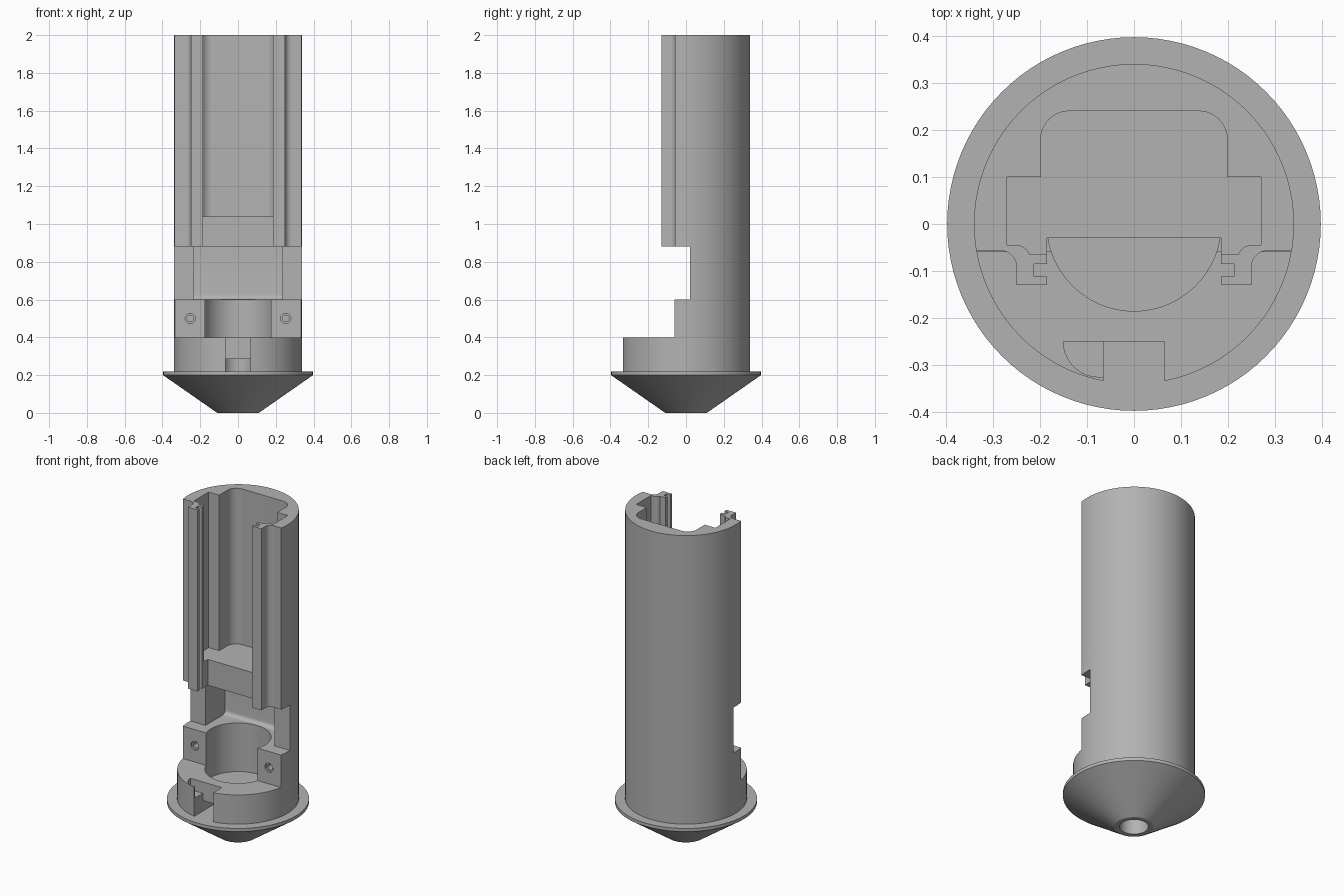
import bpy, bmesh, math

if "Cube" in bpy.data.objects:
    bpy.data.objects.remove(bpy.data.objects["Cube"], do_unlink=True)

grey = bpy.data.materials.new("plain grey")
grey.use_nodes = True
grey.diffuse_color = (0.45, 0.45, 0.45, 1)
grey.node_tree.nodes["Principled BSDF"].inputs["Base Color"].default_value = (0.45, 0.45, 0.45, 1)


def finish(name, bm):
    bmesh.ops.recalc_face_normals(bm, faces=bm.faces)
    mesh = bpy.data.meshes.new(name)
    bm.to_mesh(mesh)
    bm.free()
    mesh.materials.append(grey)
    obj = bpy.data.objects.new(name, mesh)
    bpy.context.collection.objects.link(obj)
    return obj


def prism(name, points, z0, z1):
    bm = bmesh.new()
    face = bm.faces.new([bm.verts.new((x, y, z0)) for x, y in points])
    new = bmesh.ops.extrude_face_region(bm, geom=[face])["geom"]
    top = [v for v in new if isinstance(v, bmesh.types.BMVert)]
    bmesh.ops.translate(bm, verts=top, vec=(0, 0, z1 - z0))
    return finish(name, bm)


def arc(cx, cy, r, a0, a1, n=10):
    steps = [math.radians(a0 + (a1 - a0) * i / n) for i in range(n + 1)]
    return [(cx + r * math.cos(a), cy + r * math.sin(a)) for a in steps]


def box(x0, x1, y0, y1, z0, z1):
    return prism("cutter", [(x0, y0), (x1, y0), (x1, y1), (x0, y1)], z0, z1)


def disc(r, z0, z1, n=96):
    return prism("cutter", arc(0, 0, r, 0, 360, n)[:-1], z0, z1)


def mirrored(half):
    return half + [(-x, y) for x, y in reversed(half)]


def bake(obj):
    graph = bpy.context.evaluated_depsgraph_get()
    mesh = bpy.data.meshes.new_from_object(obj.evaluated_get(graph))
    obj.modifiers.clear()
    obj.data = mesh


def cut(obj, tool):
    mod = obj.modifiers.new("cut", "BOOLEAN")
    mod.operation, mod.solver, mod.object = "DIFFERENCE", "EXACT", tool
    bake(obj)
    bpy.data.objects.remove(tool, do_unlink=True)


def soften(obj, width, test):
    # Round the edges whose end points pass the test
    bm = bmesh.new()
    bm.from_mesh(obj.data)
    edges = [e for e in bm.edges if all(test(v.co) for v in e.verts)]
    bmesh.ops.bevel(bm, geom=edges, offset=width, segments=5, profile=0.5, affect="EDGES")
    bm.to_mesh(obj.data)
    bm.free()
    return obj


# Conical nose with flange and open bore, turned from a profile
bm = bmesh.new()
profile = [(0.08, 0), (0.11, 0), (0.397, 0.2), (0.397, 0.22), (0.08, 0.22)]
ring = [bm.verts.new((r, 0, z)) for r, z in profile]
edges = [bm.edges.new((ring[i], ring[i - 1])) for i in range(len(ring))]
bmesh.ops.spin(bm, geom=ring + edges, cent=(0, 0, 0), axis=(0, 0, 1), angle=math.tau, steps=96)
bmesh.ops.remove_doubles(bm, verts=bm.verts, dist=0.0005)
nose = finish("nose_cone", bm)

# Tubular housing
body = disc(0.34, 0.22, 2, 128)
body.name = "housing"

# Upper front opening, leaving two grooved guide rails
rail = [(0.5, -0.5), (0.5, -0.057)] + arc(0.283, -0.09, 0.033, 90, 180)
rail += [(0.25, -0.13), (0.185, -0.13), (0.185, -0.112), (0.212, -0.112),
         (0.212, -0.085), (0.185, -0.085), (0.185, -0.03)]
cut(body, prism("cutter", mirrored(rail), 0.88, 2.1))

# Upper cavity with widened shoulders behind the rails
cavity = [(0.185, -0.08), (0.185, -0.065), (0.212, -0.065)]
cavity += arc(0.25, -0.075, 0.03, 160, 90) + [(0.27, -0.045), (0.27, 0.1), (0.198, 0.1)]
cavity += arc(0.138, 0.18, 0.06, 0, 90)
cut(body, prism("cutter", mirrored(cavity), 1.04, 2.1))

# Stepped front cutaways
cut(body, box(-0.5, 0.5, -0.5, 0.02, 0.6, 0.88))
cut(body, box(-0.5, 0.5, -0.5, -0.06, 0.4, 0.61))

# Middle chamber with rounded rear edges, and round pocket below it
chamber = box(-0.235, 0.235, -0.2, 0.21, 0.6, 0.88)
cut(body, soften(chamber, 0.025, lambda c: c.y > 0.2 and c.z < 0.7))
cut(body, disc(0.185, 0.3, 0.65))

# Front cable window, side relief and passage to the bore
cut(body, box(-0.065, 0.065, -0.5, -0.25, 0.2, 0.45))
relief = [(-0.05, -0.25)] + arc(-0.075, -0.25, 0.075, 180, 270) + [(-0.05, -0.325)]
cut(body, prism("cutter", relief, 0.33, 0.45))
cut(body, box(-0.065, 0.065, -0.3, 0.0, 0.2, 0.285))
cut(body, disc(0.08, 0.2, 0.285))

# Stepped screw holes in the front shoulders
for side in (-1, 1):
    for radius, depth in ((0.027, 0.012), (0.017, 0.1)):
        hole = disc(radius, -depth, 0.1, 32)
        hole.rotation_euler.x = math.pi / 2
        hole.location = (side * 0.253, -0.06, 0.5)
        cut(body, hole)

# Smooth the curved walls and keep the machined edges sharp
for obj in (nose, body):
    bpy.ops.object.select_all(action="DESELECT")
    obj.select_set(True)
    bpy.context.view_layer.objects.active = obj
    bpy.ops.object.shade_smooth_by_angle(angle=math.radians(25))
